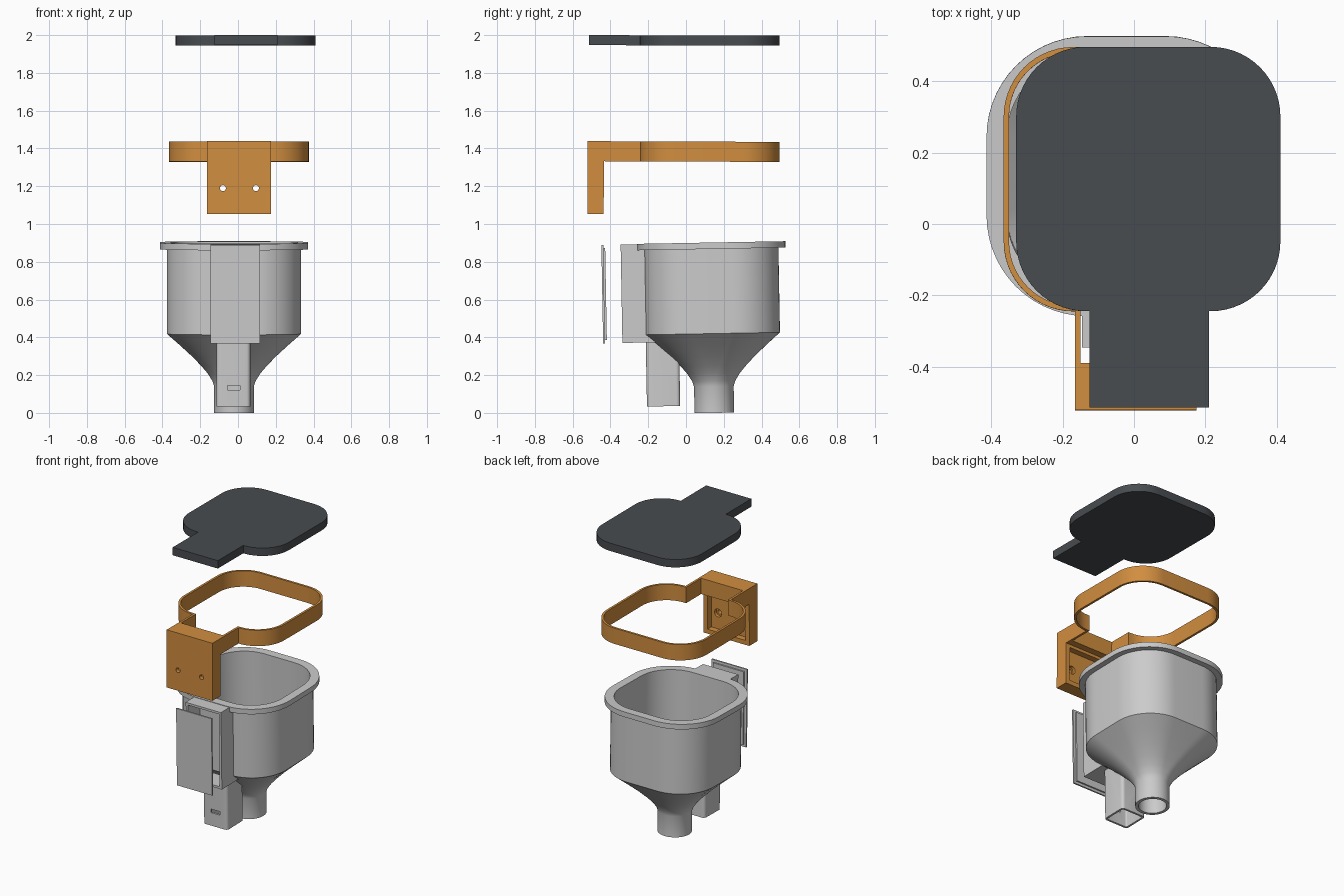
import bpy, bmesh
from math import cos, sin, radians, pi
from mathutils import Matrix

if "Cube" in bpy.data.objects:
    bpy.data.objects.remove(bpy.data.objects["Cube"])


def material(name, rgb):
    m = bpy.data.materials.new(name)
    m.diffuse_color = (*rgb, 1)
    m.use_nodes = True
    m.node_tree.nodes["Principled BSDF"].inputs["Base Color"].default_value = m.diffuse_color
    return m


def rounded(cx, cy, hx, hy, r, k=14, tab=None):
    """Rounded rectangle outline; tab=(x0, x1, y) adds a square tongue in front."""
    pts = []
    for q, (sx, sy) in enumerate(((1, -1), (1, 1), (-1, 1), (-1, -1))):
        for i in range(k + 1):
            a = radians(-90 + 90 * (q + i / k))
            pts.append((cx + sx * (hx - r) + r * cos(a), cy + sy * (hy - r) + r * sin(a)))
    if tab:
        x0, x1, y = tab
        pts += [(x0, cy - hy), (x0, y), (x1, y), (x1, cy - hy)]
    return pts


def loft(name, rings, closed=False, mat=None):
    """Skin a list of (outline, z); closed joins last ring to first, else ends are capped."""
    bm = bmesh.new()
    vs = [[bm.verts.new((x, y, z)) for x, y in pts] for pts, z in rings]
    n = len(vs[0])
    for j in range(len(vs) if closed else len(vs) - 1):
        a, b = vs[j], vs[(j + 1) % len(vs)]
        for i in range(n):
            m = (i + 1) % n
            bm.faces.new((a[i], a[m], b[m], b[i]))
    if not closed:
        bm.faces.new(vs[0][::-1])
        bm.faces.new(vs[-1])
    bmesh.ops.recalc_face_normals(bm, faces=bm.faces)
    me = bpy.data.meshes.new(name)
    bm.to_mesh(me)
    bm.free()
    ob = bpy.data.objects.new(name, me)
    bpy.context.collection.objects.link(ob)
    if mat:
        me.materials.append(mat)
    return ob


def box(name, x0, x1, y0, y1, z0, z1, mat=None):
    base = [(x0, y0), (x1, y0), (x1, y1), (x0, y1)]
    return loft(name, [(base, z0), (base, z1)], mat=mat)


def rod(x, y0, y1, z, r):
    bpy.ops.mesh.primitive_cylinder_add(vertices=24, radius=r, depth=y1 - y0,
                                        location=(x, (y0 + y1) / 2, z), rotation=(pi / 2, 0, 0))
    return bpy.context.object


def activate(ob):
    bpy.ops.object.select_all(action='DESELECT')
    ob.select_set(True)
    bpy.context.view_layer.objects.active = ob


def cut(ob, cutter, keep=False):
    cutter.hide_render = True
    m = ob.modifiers.new("cut", 'BOOLEAN')
    m.operation, m.object, m.solver = 'DIFFERENCE', cutter, 'EXACT'
    activate(ob)
    bpy.ops.object.modifier_apply(modifier=m.name)
    if not keep:
        bpy.data.objects.remove(cutter)


def finish(obs, tilt, cy=0.15):
    M = Matrix.Translation((0, cy, 0)) @ Matrix.Rotation(tilt, 4, 'X') @ Matrix.Translation((0, -cy, 0))
    for ob in obs:
        ob.data.transform(M)
        activate(ob)
        bpy.ops.object.shade_smooth_by_angle(angle=radians(32))


orange = material("orange", (0.64, 0.27, 0.05))
dark = material("dark_grey", (0.065, 0.072, 0.08))

# Lid with front tongue
lid_out = rounded(0.04, 0.12, 0.37, 0.37, 0.195, tab=(-0.125, 0.21, -0.52))
lid = loft("lid", [(lid_out, 1.945), (lid_out, 1.998)], mat=dark)
finish([lid], -0.003, 0.12)

# Clamp ring with solid front block
o = rounded(0.005, 0.12, 0.37, 0.37, 0.195, tab=(-0.165, 0.175, -0.527))
i = rounded(0.005, 0.12, 0.355, 0.355, 0.18, tab=(-0.15, 0.16, -0.395))
ring = loft("clamp_ring", [(o, 1.33), (o, 1.436), (i, 1.436), (i, 1.33)], True, orange)

# Bracket plate with back pocket and counterbored screw holes
plate = box("bracket_plate", -0.165, 0.175, -0.527, -0.44, 1.05, 1.33, orange)
cut(plate, box("pocket", -0.135, 0.145, -0.48, -0.4, 1.08, 1.31))
for x in (-0.08, 0.095):
    cut(plate, rod(x, -0.6, -0.4, 1.187, 0.016))
    cut(plate, rod(x, -0.5, -0.4, 1.187, 0.027))
finish([ring, plate], -0.004, 0.12)

# Hopper: rounded square body blending into a round spout
CX, CY, WALL = -0.021, 0.15, 0.02
FUNNEL = [(0.868, .355), (0.42, .355), (0.405, .338), (0.36, .287), (0.30, .222), (0.25, .174),
          (0.21, .140), (0.17, .115), (0.14, .105), (0.0, .105)]


def section(h, inset=0.0):
    s = (0.355 - h) / 0.25
    sq = rounded(CX, CY, 0.355 - inset, 0.355 - inset, 0.245 - inset)
    n, r, out = len(sq), 0.105 - inset, []
    for k, (x, y) in enumerate(sq):
        a = -pi / 2 + (k + 0.5) * 2 * pi / n
        out.append((x + (CX + r * cos(a) - x) * s, y + (CY + r * sin(a) - y) * s))
    return out


flange = rounded(CX, CY, 0.392, 0.392, 0.282)
outer = [(section(h), z) for z, h in FUNNEL[::-1]]
inner = [(section(h, WALL), z) for z, h in FUNNEL]
hopper = loft("hopper", outer + [(flange, 0.868), (flange, 0.902), (section(.355, WALL), 0.902)]
              + inner[1:], True)
core = loft("core_cutter", [(section(h, 0.006), z) for z, h in FUNNEL[::-1]]
            + [(section(.355, 0.006), 0.95)])

# Electronics housing on the front, open toward the door
housing = box("housing", -0.146, 0.116, -0.33, -0.1, 0.379, 0.899)
cut(housing, box("cavity", -0.13, 0.10, -0.4, -0.05, 0.394, 0.884))
cut(housing, box("floor_opening", -0.10, 0.05, -0.192, -0.115, 0.3, 0.45))
cut(housing, core, True)

# Lower sensor duct, open at the bottom, with a slot
duct_o = rounded(-0.025, -0.118, 0.09, 0.088, 0.02, 5)
duct_i = rounded(-0.025, -0.118, 0.077, 0.075, 0.01, 5)
duct = loft("sensor_duct", [(duct_o, 0.04), (duct_o, 0.385), (duct_i, 0.385), (duct_i, 0.04)], True)
cut(duct, core, True)
cut(duct, box("slot", -0.055, 0.011, -0.3, -0.15, 0.128, 0.152))
bpy.data.objects.remove(core)

# Housing door, floating in front, with inner lip
door = box("door", -0.146, 0.116, -0.432, -0.422, 0.379, 0.899)
lip = box("door_lip", -0.129, 0.099, -0.422, -0.412, 0.396, 0.882)
finish([hopper, housing, duct, door, lip], 0.018)
